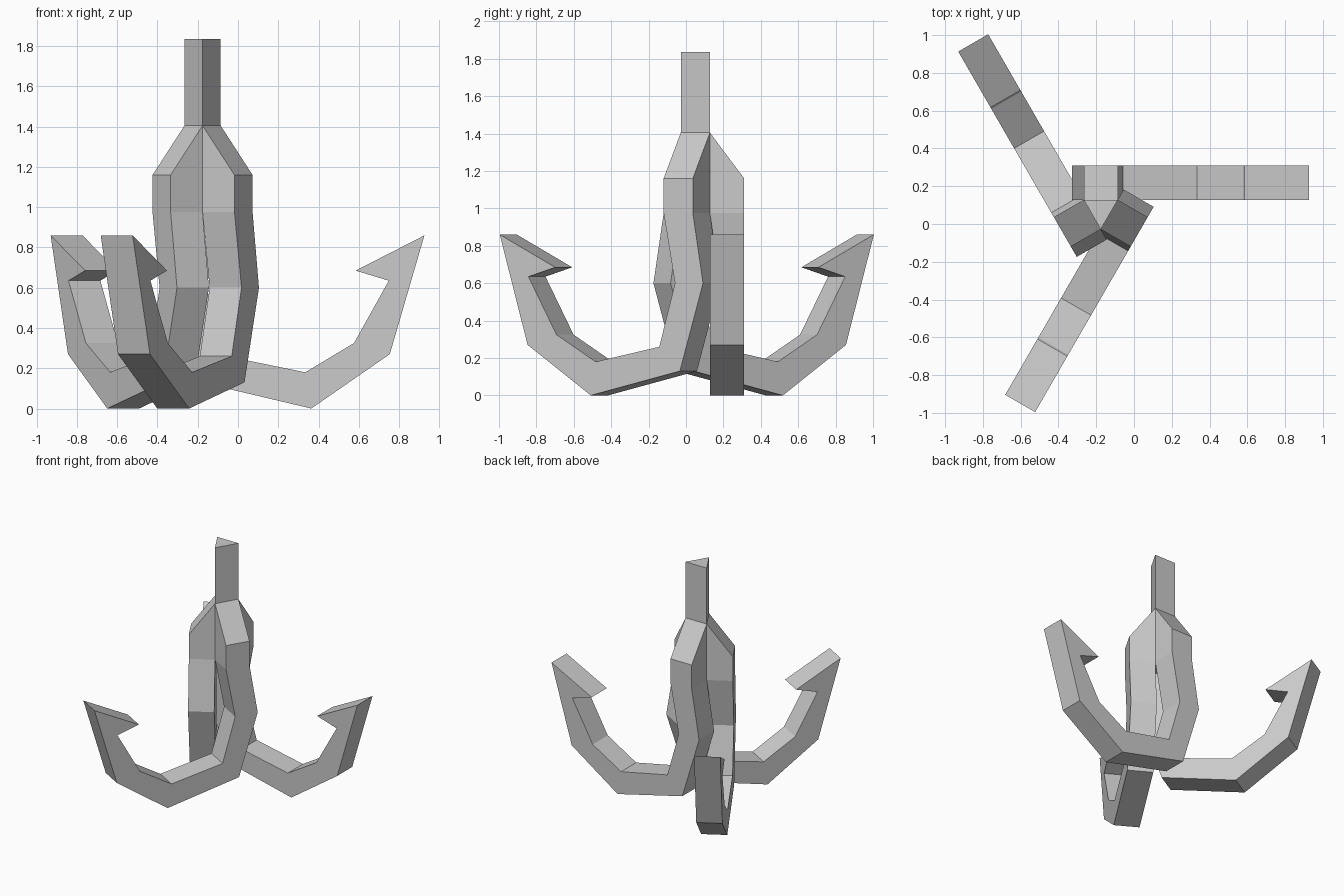
import bpy, bmesh
from math import pi
from mathutils import Matrix

if "Cube" in bpy.data.objects:
    bpy.data.objects.remove(bpy.data.objects["Cube"])

CENTRE = Matrix.Translation((-0.176, 0.076, 0))
NEAR, FAR, HALF = 0.052, 0.235, 0.09   # arm's inner plane, outer plane, half width
SHAFT_TOP, FLARE_TOP, FLARE_LOW, SHAFT_END = 1.835, 1.405, 1.16, 0.975


def finish(name, bm, turn=0):
    bmesh.ops.recalc_face_normals(bm, faces=bm.faces)
    bm.transform(CENTRE @ Matrix.Rotation(turn, 4, 'Z'))
    mesh = bpy.data.meshes.new(name)
    bm.to_mesh(mesh)
    bm.free()
    bpy.context.collection.objects.link(bpy.data.objects.new(name, mesh))


# Triangular shaft, whose three faces carry the arms
bm = bmesh.new()
rings = []
for z in (SHAFT_END, SHAFT_TOP):
    rings.append([bm.verts.new(p) for p in
                  ((-HALF, NEAR, z), (HALF, NEAR, z), (0, -2 * NEAR, z))])
low, high = rings
bm.faces.new(low)
bm.faces.new(high)
for i in range(3):
    j = (i + 1) % 3
    bm.faces.new((low[i], low[j], high[j], high[i]))
finish("shaft", bm)

# Hook outline: down the back edge, round the tip and barb, up the inside edge
outline = [(-HALF, FLARE_LOW), (-HALF, SHAFT_END), (-0.153, 0.6), (-0.01, 0.13),
           (0.54, 0.0), (0.93, 0.27), (1.102, 0.86), (0.76, 0.685), (0.925, 0.635),
           (0.752, 0.325), (0.51, 0.18), (0.117, 0.26), (0.02, 0.6),
           (HALF, SHAFT_END), (HALF, FLARE_LOW)]


def hook_arm(name, turn):
    bm = bmesh.new()
    inner = [bm.verts.new((u, NEAR, z)) for u, z in outline]
    outer = [bm.verts.new((u, FAR, z)) for u, z in outline]
    bm.faces.new(outer)
    bm.faces.new(inner[1:-1])      # part above is covered by the shaft
    for i in range(len(outline) - 1):
        bm.faces.new((inner[i], inner[i + 1], outer[i + 1], outer[i]))
    # Sloped shoulder tapering into the shaft
    a = bm.verts.new((-HALF, NEAR, FLARE_TOP))
    b = bm.verts.new((HALF, NEAR, FLARE_TOP))
    bm.faces.new((a, b, outer[-1], outer[0]))
    bm.faces.new((a, outer[0], inner[0]))
    bm.faces.new((b, inner[-1], outer[-1]))
    finish(name, bm, turn)


for k in range(3):
    hook_arm(f"hook_arm_{k + 1}", k * 2 * pi / 3)
